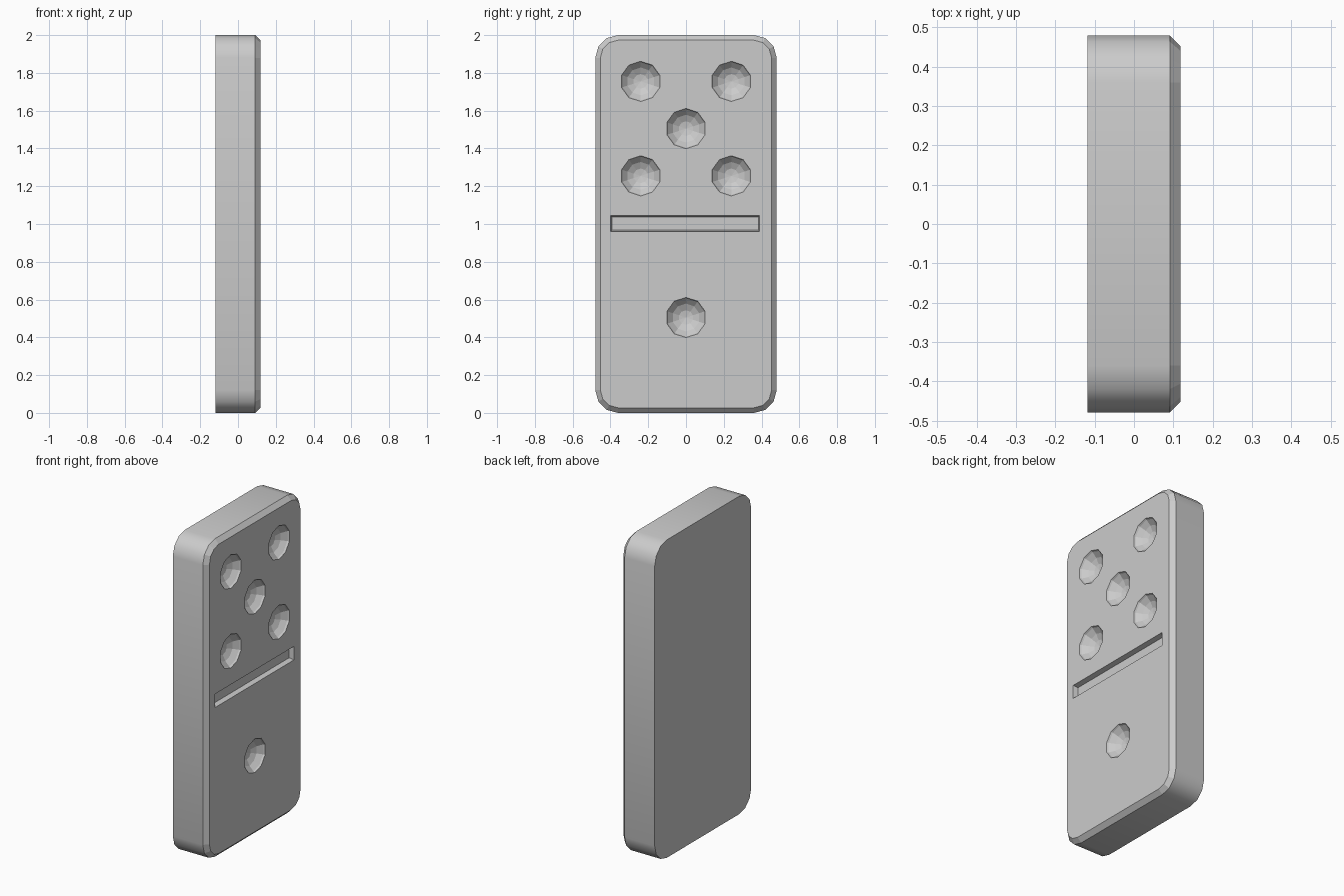
import bpy, bmesh, math
from mathutils import Matrix, Vector

if "Cube" in bpy.data.objects:
    bpy.data.objects.remove(bpy.data.objects["Cube"])

BACK, BEVEL, FACE = -0.118, 0.091, 0.118
HALF_W, HEIGHT, RADIUS, INSET = 0.48, 2.0, 0.12, 0.027


def make_object(name, bm):
    bmesh.ops.recalc_face_normals(bm, faces=bm.faces[:])
    mesh = bpy.data.meshes.new(name)
    bm.to_mesh(mesh)
    bm.free()
    ob = bpy.data.objects.new(name, mesh)
    bpy.context.collection.objects.link(ob)
    return ob


def outline(bm, x, inset):
    """Rounded rectangle in the YZ plane with three segments per corner."""
    r = RADIUS - inset
    cy, cz = HALF_W - RADIUS, HEIGHT / 2 - RADIUS
    verts = []
    for i, (sy, sz) in enumerate([(1, 1), (-1, 1), (-1, -1), (1, -1)]):
        for k in range(4):
            a = math.radians(90 * i + 30 * k)
            verts.append(bm.verts.new((x, sy * cy + r * math.cos(a),
                                       HEIGHT / 2 + sz * cz + r * math.sin(a))))
    return verts


# Tile body: rounded slab with a chamfered front face
bm = bmesh.new()
loops = [outline(bm, BACK, 0), outline(bm, BEVEL, 0), outline(bm, FACE, INSET)]
for n, (a, b) in enumerate(zip(loops, loops[1:])):
    for i in range(len(a)):
        j = (i + 1) % len(a)
        bm.faces.new((a[i], a[j], b[j], b[i])).smooth = (n == 0)
bm.faces.new(loops[0])
bm.faces.new(loops[-1])
tile = make_object("domino_tile", bm)

# Pip cutters: low-poly spheres sunk shallowly into the face
bm = bmesh.new()
turn = Matrix.Rotation(math.pi / 2, 4, 'Y') @ Matrix.Rotation(math.pi / 2, 4, 'Z')
for y, z in [(-0.24, 1.755), (0.24, 1.755), (0, 1.505),
             (-0.24, 1.255), (0.24, 1.255), (0, 0.505)]:
    bmesh.ops.create_uvsphere(bm, u_segments=10, v_segments=10, radius=0.125,
                              matrix=Matrix.Translation((FACE + 0.063, y, z)) @ turn)

# Divider cutter: shallow tapered bar
bar = bmesh.ops.create_cube(bm, size=1)["verts"]
for v in bar:
    inner = v.co.x < 0
    v.co = Vector((FACE + (-0.03 if inner else 0.03),
                   -0.005 + v.co.y * (0.776 if inner else 0.80),
                   1.002 + v.co.z * (0.07 if inner else 0.10)))
cutter = make_object("recess_cutter", bm)
cutter.hide_render = True

# Cut the recesses and discard the helper
mod = tile.modifiers.new("recesses", 'BOOLEAN')
mod.operation = 'DIFFERENCE'
mod.solver = 'EXACT'
mod.object = cutter
bpy.context.view_layer.objects.active = tile
bpy.ops.object.modifier_apply(modifier=mod.name)
bpy.data.objects.remove(cutter)
